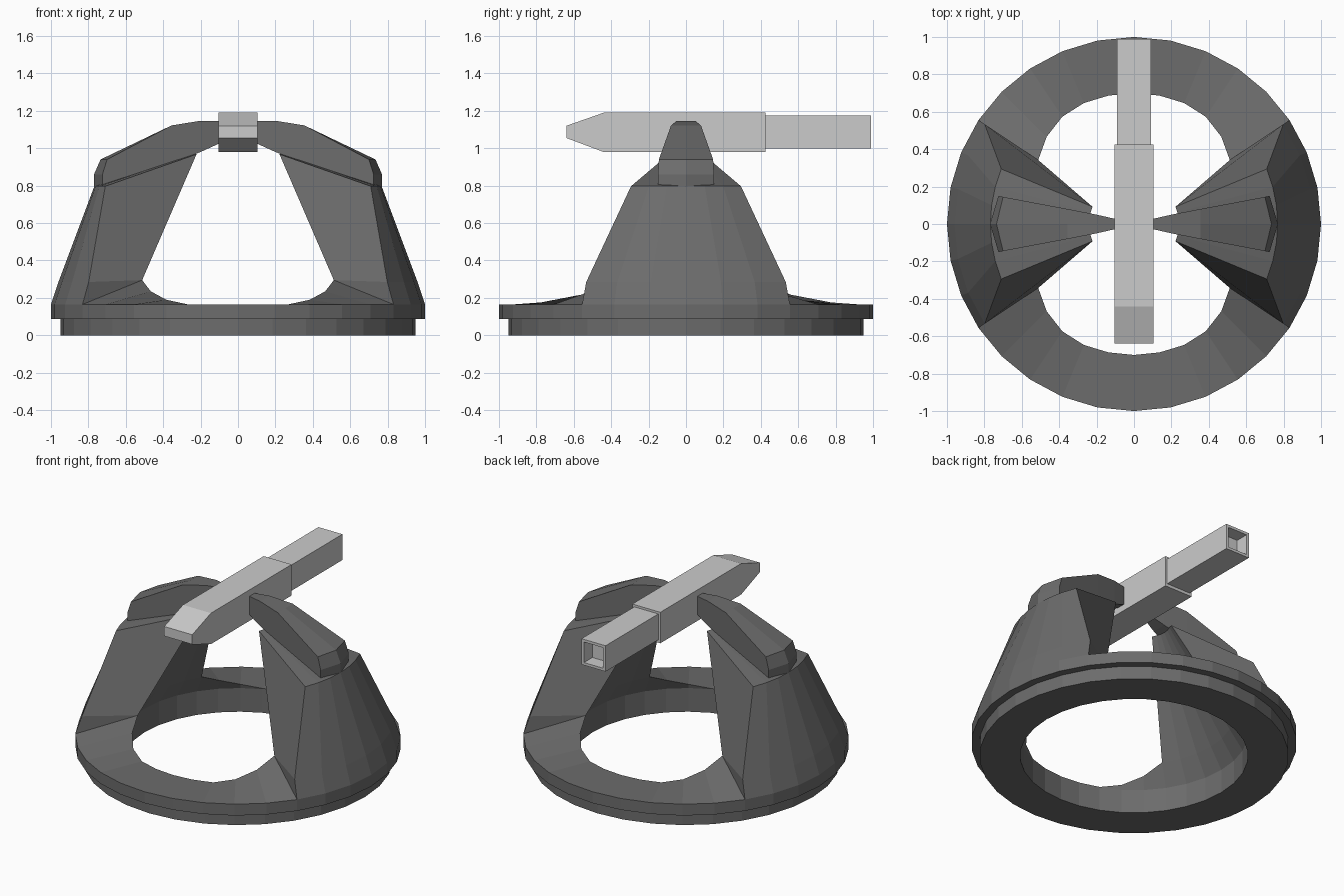
import bpy, bmesh
from math import sin, cos, radians

cube = bpy.data.objects.get("Cube")
if cube:
    bpy.data.objects.remove(cube)


def material(name, value):
    m = bpy.data.materials.new(name)
    m.use_nodes = True
    color = (value, value, value, 1)
    m.diffuse_color = color
    m.node_tree.nodes["Principled BSDF"].inputs["Base Color"].default_value = color
    return m


dark = material("dark grey", 0.15)
light = material("light grey", 0.6)


def polar(r, degrees, z):
    a = radians(degrees)
    return (r * cos(a), r * sin(a), z)


def loft(name, loops, mat, closed=False, caps=None, side=1):
    """Skin equal closed loops; optionally join last to first, or cap the ends."""
    bm = bmesh.new()
    rows = [[bm.verts.new((side * x, y, z)) for x, y, z in loop] for loop in loops]
    n = len(rows[0])
    pairs = list(zip(rows, rows[1:]))
    if closed:
        pairs.append((rows[-1], rows[0]))
    for a, b in pairs:
        for i in range(n):
            j = (i + 1) % n
            bm.faces.new((a[i], a[j], b[j], b[i]))
    # caps lists the polygons, by loop index, that close each end
    for row in (rows[0], rows[-1]):
        for poly in caps or []:
            bm.faces.new([row[i] for i in poly])
    bmesh.ops.recalc_face_normals(bm, faces=bm.faces)
    mesh = bpy.data.meshes.new(name)
    bm.to_mesh(mesh)
    bm.free()
    mesh.materials.append(mat)
    obj = bpy.data.objects.new(name, mesh)
    bpy.context.collection.objects.link(obj)
    return obj


# Base ring with a stepped rim; its inner edge rises towards the two supports
STEP = 360 / 32
rise = {4: (0.66, 0.235), 5: (0.69, 0.19)}
sections = []
for i in range(32):
    k = min(i % 16, 16 - i % 16)
    inner = (0.616, 0.295) if k <= 3 else rise.get(k, (0.7, 0.165))
    profile = [(0.7, 0), (0.95, 0), (0.95, 0.088), (1, 0.088),
               (1, 0.165), inner, (0.7, 0.16)]
    sections.append([polar(r, i * STEP, z) for r, z in profile])
loft("base_ring", sections, dark, closed=True)

# Curved supports and the tapering arms above them
arm_path = [  # x, half width, underside, top, outward bulge
    (0.725, 0.15, 0.79, 0.86, 0.045),
    (0.70, 0.145, 0.80, 0.94, 0.035),
    (0.355, 0.08, 0.92, 1.122, 0),
    (0.20, 0.05, 0.98, 1.147, 0),
    (0.09, 0.025, 1.03, 1.147, 0),
]
for side, label in ((1, "left"), (-1, "right")):
    sections = []
    for i in range(-3, 4):
        a = i * STEP
        sections.append([polar(1, a, 0.165), polar(0.96, a, 0.285),
                         polar(0.768, a * 2 / 3, 0.797),
                         polar(0.24, a * 2 / 3, 0.968),
                         polar(0.616, a, 0.295)])
    loft(label + "_support", sections, dark, side=side,
         caps=[(0, 1, 4), (1, 2, 3, 4)])

    sections = [[(x, -w, lo), (x + b, 0, lo), (x, w, lo),
                 (x, w, hi), (x + b, 0, hi), (x, -w, hi)]
                for x, w, lo, hi, b in arm_path]
    loft(label + "_arm", sections, dark, side=side,
         caps=[(0, 1, 4, 5), (1, 2, 3, 4)])


def box_loop(y, w, lo, hi):
    return [(-w, y, lo), (w, y, lo), (w, y, hi), (-w, y, hi)]


# Central beam with a tapered nose
loft("beam_body", [box_loop(-0.64, 0.105, 1.055, 1.12),
                   box_loop(-0.44, 0.105, 0.98, 1.19),
                   box_loop(0.425, 0.105, 0.98, 1.19)],
     light, caps=[(0, 1, 2, 3)])

# Narrower rear tube with a recessed end
loft("beam_tail", [box_loop(0.40, 0.09, 1.0, 1.175),
                   box_loop(0.99, 0.09, 1.0, 1.175),
                   box_loop(0.99, 0.072, 1.018, 1.157),
                   box_loop(0.90, 0.072, 1.018, 1.157)],
     light, caps=[(0, 1, 2, 3)])
